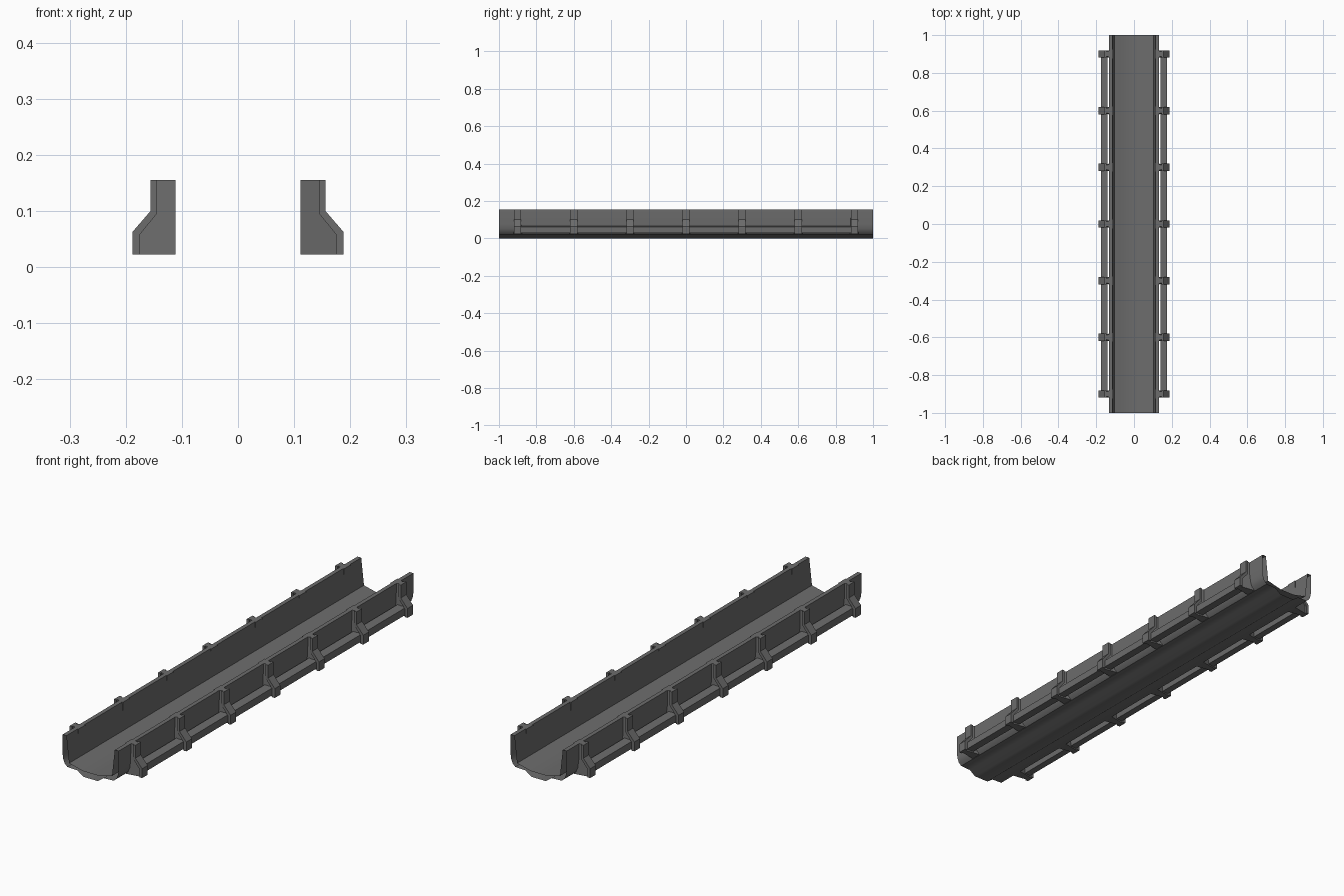
import bpy, bmesh, math

if "Cube" in bpy.data.objects:
    bpy.data.objects.remove(bpy.data.objects["Cube"])

grey = bpy.data.materials.new("dark_grey")
grey.diffuse_color = (0.15, 0.15, 0.15, 1)
grey.use_nodes = True
grey.node_tree.nodes["Principled BSDF"].inputs["Base Color"].default_value = grey.diffuse_color


def loft(bm, a, b, caps=True):
    """Skin between two matching closed rings of points."""
    a = [bm.verts.new(p) for p in a]
    b = [bm.verts.new(p) for p in b]
    n = len(a)
    for i in range(n):
        j = (i + 1) % n
        bm.faces.new((a[i], a[j], b[j], b[i]))
    if caps:
        bm.faces.new(a[::-1])
        bm.faces.new(b)


def extrude_y(bm, profile, y0, y1, caps=True):
    """Sweep a closed (x, z) profile along y."""
    loft(bm, [(x, y0, z) for x, z in profile],
         [(x, y1, z) for x, z in profile], caps)


def finish(bm, name, mirror=False):
    bmesh.ops.recalc_face_normals(bm, faces=bm.faces)
    me = bpy.data.meshes.new(name)
    bm.to_mesh(me)
    bm.free()
    me.materials.append(grey)
    ob = bpy.data.objects.new(name, me)
    bpy.context.collection.objects.link(ob)
    if mirror:
        ob.modifiers.new("mirror", 'MIRROR').use_axis = (True, False, False)
    return ob


# trough: hollow double skin, open at both ends, smooth shaded
outer = [(0.133, 0.155), (0.133, 0.075), (0.130, 0.052), (0.123, 0.034),
         (0.110, 0.022), (0.062, 0.020), (0.034, 0.0)]
inner = [(0.034, 0.024), (0.070, 0.032), (0.102, 0.040), (0.115, 0.155)]
half = inner + outer
bm = bmesh.new()
extrude_y(bm, half + [(-x, z) for x, z in reversed(half)], -1, 1, caps=False)
trough = finish(bm, "trough")
bpy.context.view_layer.objects.active = trough
trough.select_set(True)
bpy.ops.object.shade_smooth_by_angle(angle=math.radians(40))

# ribs: web flared towards the trough, with an outer flange
rib_y = [0.3 * i for i in range(-3, 4)]
edge_out = [(0.156, 0.155), (0.156, 0.100), (0.188, 0.063), (0.188, 0.023)]
edge_in = [(0.145, 0.155), (0.145, 0.095), (0.175, 0.058), (0.175, 0.023)]
# web points carry their own half width: wide at the wall, narrow outside
web = ([(0.111, 0.155, 0.023)] + [(x, z, 0.012) for x, z in edge_in]
       + [(0.111, 0.023, 0.023), (0.111, 0.095, 0.023)])
bm = bmesh.new()
for y in rib_y:
    loft(bm, [(x, y - w, z) for x, z, w in web],
         [(x, y + w, z) for x, z, w in web])
    extrude_y(bm, edge_in + edge_out[::-1], y - 0.019, y + 0.019)
finish(bm, "side_ribs", mirror=True)

# rails: bars joining neighbouring ribs, with a gap to the trough wall
rail = [(0.140, 0.067), (0.174, 0.061), (0.174, 0.030), (0.142, 0.028)]
bm = bmesh.new()
for y0, y1 in zip(rib_y, rib_y[1:]):
    extrude_y(bm, rail, y0 + 0.011, y1 - 0.011)
finish(bm, "side_rails", mirror=True)
